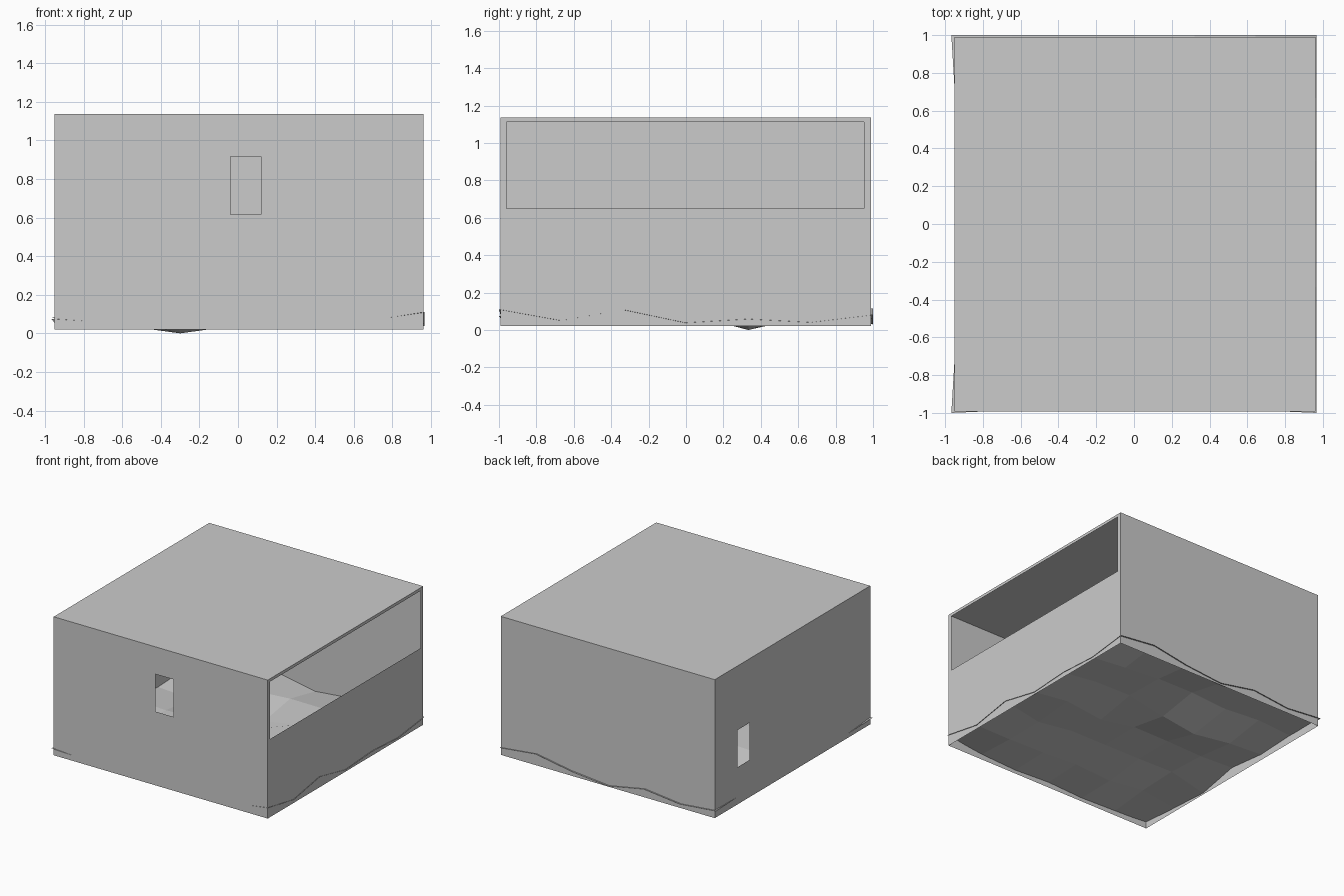
import bpy, bmesh, random

if "Cube" in bpy.data.objects:
    bpy.data.objects.remove(bpy.data.objects["Cube"])

random.seed(4)
X0, X1, Y0, Y1, Z0, Z1 = -0.95, 0.96, -0.992, 0.99, 0.02, 1.137


def make_object(name, bm):
    bmesh.ops.recalc_face_normals(bm, faces=bm.faces)
    mesh = bpy.data.meshes.new(name)
    bm.to_mesh(mesh)
    bm.free()
    obj = bpy.data.objects.new(name, mesh)
    bpy.context.collection.objects.link(obj)
    return obj


def add_panel(bm, place, u, v, hole=None):
    """Thin rectangular panel, optionally framing a rectangular opening."""
    def ring(us, vs):
        corners = [(us[0], vs[0]), (us[1], vs[0]), (us[1], vs[1]), (us[0], vs[1])]
        return [bm.verts.new(place(*c)) for c in corners]
    outer = ring(u, v)
    if hole is None:
        bm.faces.new(outer)
        return
    inner = ring(*hole)
    for i in range(4):
        j = (i + 1) % 4
        bm.faces.new((outer[i], outer[j], inner[j], inner[i]))


# Room shell: single-surface walls and roof, open underneath
bm = bmesh.new()
z = (Z0, Z1)
add_panel(bm, lambda a, b: (a, Y0, b), (X0, X1), z, ((-0.04, 0.12), (0.615, 0.917)))
add_panel(bm, lambda a, b: (a, Y1, b), (X0, X1), z)
add_panel(bm, lambda a, b: (X0, a, b), (Y0, Y1), z, ((0.55, 0.70), (0.32, 0.62)))
add_panel(bm, lambda a, b: (X1, a, b), (Y0, Y1), z, ((-0.96, 0.953), (0.65, 1.113)))
add_panel(bm, lambda a, b: (a, b, Z1), (X0, X1), (Y0, Y1))
bmesh.ops.remove_doubles(bm, verts=bm.verts, dist=0.0005)
make_object("room_shell", bm)

# Uneven ground: 6 x 6 facets whose rim pokes just through the walls
N = 6
right = [0.11, 0.05, 0.108, 0.038, 0.058, 0.04, 0.08]
back = [0.085, 0.055, 0.09, 0.03, 0.06, 0.115, 0.08]
left = [0.075, 0.05, 0.03, 0.10, 0.065, 0.08, 0.085]
front = [0.075, 0.055, 0.045, 0.06, 0.045, 0.06, 0.11]
bm = bmesh.new()
grid = []
for j in range(N + 1):
    row = []
    for i in range(N + 1):
        x, y = -0.967 + 1.932 * i / N, -1 + 2 * j / N
        h = random.uniform(0.035, 0.105)
        if i == N:
            h = right[j]
        elif j == N:
            h = back[i]
        elif i == 0:
            h = left[j]
            x += 0.02 if j > 0 else 0
        elif j == 0:
            h = front[i]
            y += 0.014
        elif (i, j) == (2, 4):
            x, h = -0.30, 0.0
        row.append(bm.verts.new((x, y, h)))
    grid.append(row)
for j in range(N):
    for i in range(N):
        bm.faces.new((grid[j][i], grid[j][i + 1], grid[j + 1][i + 1], grid[j + 1][i]))
make_object("uneven_ground", bm)
